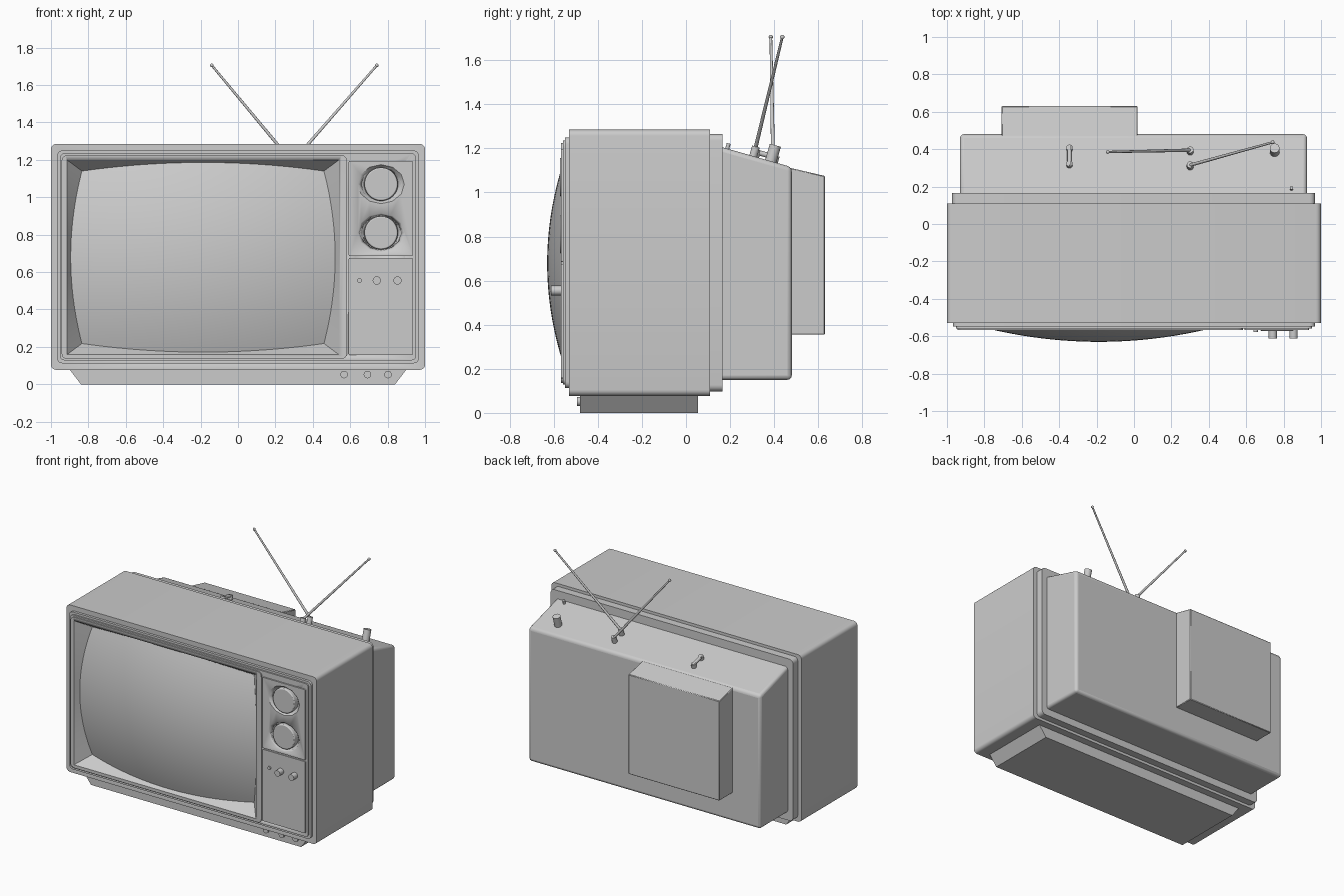
import bpy, bmesh, math
from mathutils import Vector

if "Cube" in bpy.data.objects:
    bpy.data.objects.remove(bpy.data.objects["Cube"])


def make(name, bm, smooth=True):
    bmesh.ops.remove_doubles(bm, verts=bm.verts, dist=1e-5)
    bmesh.ops.recalc_face_normals(bm, faces=bm.faces)
    me = bpy.data.meshes.new(name)
    bm.to_mesh(me)
    bm.free()
    ob = bpy.data.objects.new(name, me)
    bpy.context.collection.objects.link(ob)
    if smooth:
        bpy.ops.object.select_all(action='DESELECT')
        ob.select_set(True)
        bpy.context.view_layer.objects.active = ob
        bpy.ops.object.shade_smooth_by_angle(angle=math.radians(35))
    return ob


def prism(name, pts, lo, hi, axis='Y'):
    """Extrude an outline: (x, z) along Y, or (y, z) along X."""
    bm = bmesh.new()
    put = (lambda a, b, t: (a, t, b)) if axis == 'Y' else (lambda a, b, t: (t, a, b))
    ends = [[bm.verts.new(put(a, b, t)) for a, b in pts] for t in (lo, hi)]
    for e in ends:
        bm.faces.new(e)
    n = len(pts)
    for i in range(n):
        j = (i + 1) % n
        bm.faces.new((ends[0][i], ends[0][j], ends[1][j], ends[1][i]))
    return make(name, bm)


def rounded(x0, x1, z0, z1, r, seg=5):
    pts = []
    for k, (cx, cz) in enumerate([(x1 - r, z1 - r), (x0 + r, z1 - r), (x0 + r, z0 + r), (x1 - r, z0 + r)]):
        for i in range(seg + 1):
            a = math.pi / 2 * (k + i / seg)
            pts.append((cx + r * math.cos(a), cz + r * math.sin(a)))
    return pts


def rod(name, a, b, r1, r2=None, seg=20):
    a, b = Vector(a), Vector(b)
    bm = bmesh.new()
    bmesh.ops.create_cone(bm, cap_ends=True, segments=seg, radius1=r1,
                          radius2=r1 if r2 is None else r2, depth=(b - a).length)
    rot = (b - a).to_track_quat('Z', 'Y').to_matrix().to_4x4()
    rot.translation = (a + b) / 2
    bm.transform(rot)
    return make(name, bm)


def bevel(ob, w, seg=3):
    m = ob.modifiers.new('bevel', 'BEVEL')
    m.width, m.segments, m.limit_method = w, seg, 'ANGLE'
    m.angle_limit = math.radians(40)


def cut(ob, cutter):
    m = ob.modifiers.new('cut', 'BOOLEAN')
    m.operation, m.solver, m.object = 'DIFFERENCE', 'EXACT', cutter
    cutter.hide_render = True
    cutter.hide_set(True)


# cabinet, stepped front and back trim
cabinet = prism('cabinet', rounded(-1, 1, 0.077, 1.285, 0.028), -0.53, 0.11)
back_trim = prism('back_trim', rounded(-0.972, 0.968, 0.097, 1.265, 0.03), 0.10, 0.165)
front_rim = prism('front_rim', rounded(-0.968, 0.968, 0.112, 1.25, 0.03), -0.548, -0.52)
front_plate = prism('front_plate', rounded(-0.952, 0.952, 0.128, 1.235, 0.025), -0.558, -0.54)
screen_frame = prism('screen_frame', rounded(-0.943, 0.583, 0.135, 1.225, 0.03), -0.567, -0.55)
upper_panel = prism('upper_control_panel', rounded(0.592, 0.935, 0.685, 1.195, 0.006), -0.568, -0.55)
lower_panel = prism('lower_control_panel', rounded(0.592, 0.935, 0.157, 0.675, 0.006), -0.568, -0.55)

# pedestal base
base = prism('base', [(-0.84, 0), (0.84, 0), (0.905, 0.085), (-0.905, 0.085)], -0.48, 0.055)

# rear housing with sloped top, and tube cover behind it
rear = prism('rear_housing', [(0.12, 0.15), (0.48, 0.15), (0.48, 1.115), (0.12, 1.218)], -0.93, 0.925, 'X')
bevel(rear, 0.02)
cover = prism('tube_cover', [(0.45, 0.355), (0.63, 0.355), (0.63, 1.075), (0.45, 1.117)], -0.708, 0.02, 'X')
bevel(cover, 0.004, 1)

# screen opening cut through the front layers
CX, CZ, HX, HZ = -0.1875, 0.679, 0.7275, 0.521
opening = prism('opening_cutter', [(CX - HX, CZ - HZ), (CX + HX, CZ - HZ),
                                   (CX + HX, CZ + HZ), (CX - HX, CZ + HZ)], -0.7, -0.4)
for ob in (cabinet, front_rim, front_plate, screen_frame):
    cut(ob, opening)


def glass(u, v):
    dx = u * (0.647 + 0.06 * (1 - v * v))
    dz = v * (0.461 + 0.046 * (1 - u * u))
    return Vector((CX + dx, -0.63 + 0.2 * dx * dx + 0.35 * dz * dz, CZ + dz))


# bulging picture screen
N = 28
bm = bmesh.new()
grid = [[bm.verts.new(glass(2 * i / N - 1, 2 * j / N - 1)) for i in range(N + 1)] for j in range(N + 1)]
for j in range(N):
    for i in range(N):
        bm.faces.new((grid[j][i], grid[j][i + 1], grid[j + 1][i + 1], grid[j + 1][i]))
screen = make('screen', bm)
if screen.data.polygons[0].normal.y > 0:
    screen.data.flip_normals()

# sloped surround from the frame to the edge of the screen
t = [2 * i / N - 1 for i in range(N)]
loop = [(s, -1) for s in t] + [(1, s) for s in t] + [(-s, 1) for s in t] + [(-1, -s) for s in t]
bm = bmesh.new()
outer = [bm.verts.new((CX + u * HX, -0.567, CZ + v * HZ)) for u, v in loop]
inner = [bm.verts.new(glass(u, v)) for u, v in loop]
for i in range(len(loop)):
    j = (i + 1) % len(loop)
    bm.faces.new((outer[i], outer[j], inner[j], inner[i]))
surround = make('screen_surround', bm)

# tuning dials in dished recesses
for label, z in (('upper', 1.07), ('lower', 0.81)):
    dish = rod(label + '_dish_cutter', (0, -0.585, 0), (0, -0.525, 0), 0.14, 0.085, 12)
    dish.scale.z = 0.84
    dish.location = (0.765, 0, z)
    for ob in (upper_panel, front_plate, front_rim):
        cut(ob, dish)
    dial = rod(label + '_dial', (0.765, -0.52, z), (0.765, -0.572, z), 0.092, 0.088, 40)
    bevel(dial, 0.006, 2)

# small control knobs
for i, (x, r, y) in enumerate([(0.65, 0.012, -0.577), (0.742, 0.022, -0.612), (0.853, 0.022, -0.612)]):
    rod(f'control_knob_{i + 1}', (x, -0.55, 0.555), (x, y, 0.555), r)
for i, x in enumerate((0.567, 0.692, 0.802)):
    rod(f'base_knob_{i + 1}', (x, -0.47, 0.052), (x, -0.495, 0.052), 0.02)

# telescopic antennas on tilted mounts
UP = Vector((0, 0.275, 0.961))


def top(x, y):
    return Vector((x, y, 1.205 - (y - 0.165) * 0.286))


for label, y, tip in (('left', 0.385, (-0.14, 0.385, 1.705)), ('right', 0.305, (0.742, 0.437, 1.705))):
    p = top(0.3, y)
    rod(label + '_antenna_mount', p - UP * 0.01, p + UP * 0.045, 0.018)
    rod(label + '_antenna', p + UP * 0.035, tip, 0.009, 0.006, 12)
    bm = bmesh.new()
    bmesh.ops.create_uvsphere(bm, u_segments=10, v_segments=6, radius=0.01)
    bmesh.ops.translate(bm, verts=bm.verts, vec=tip)
    make(label + '_antenna_tip', bm)

# rear top knob, peg and cable clip
for name, x, y, r, h in (('rear_knob', 0.752, 0.385, 0.026, 0.075), ('rear_peg', 0.842, 0.187, 0.009, 0.025),
                         ('clip_foot_front', -0.345, 0.315, 0.017, 0.03),
                         ('clip_foot_back', -0.345, 0.4, 0.017, 0.03)):
    p = top(x, y)
    rod(name, p - UP * 0.01, p + UP * h, r, seg=16)
rod('clip_bar', top(-0.345, 0.305) + UP * 0.022, top(-0.345, 0.41) + UP * 0.022, 0.012, seg=12)
